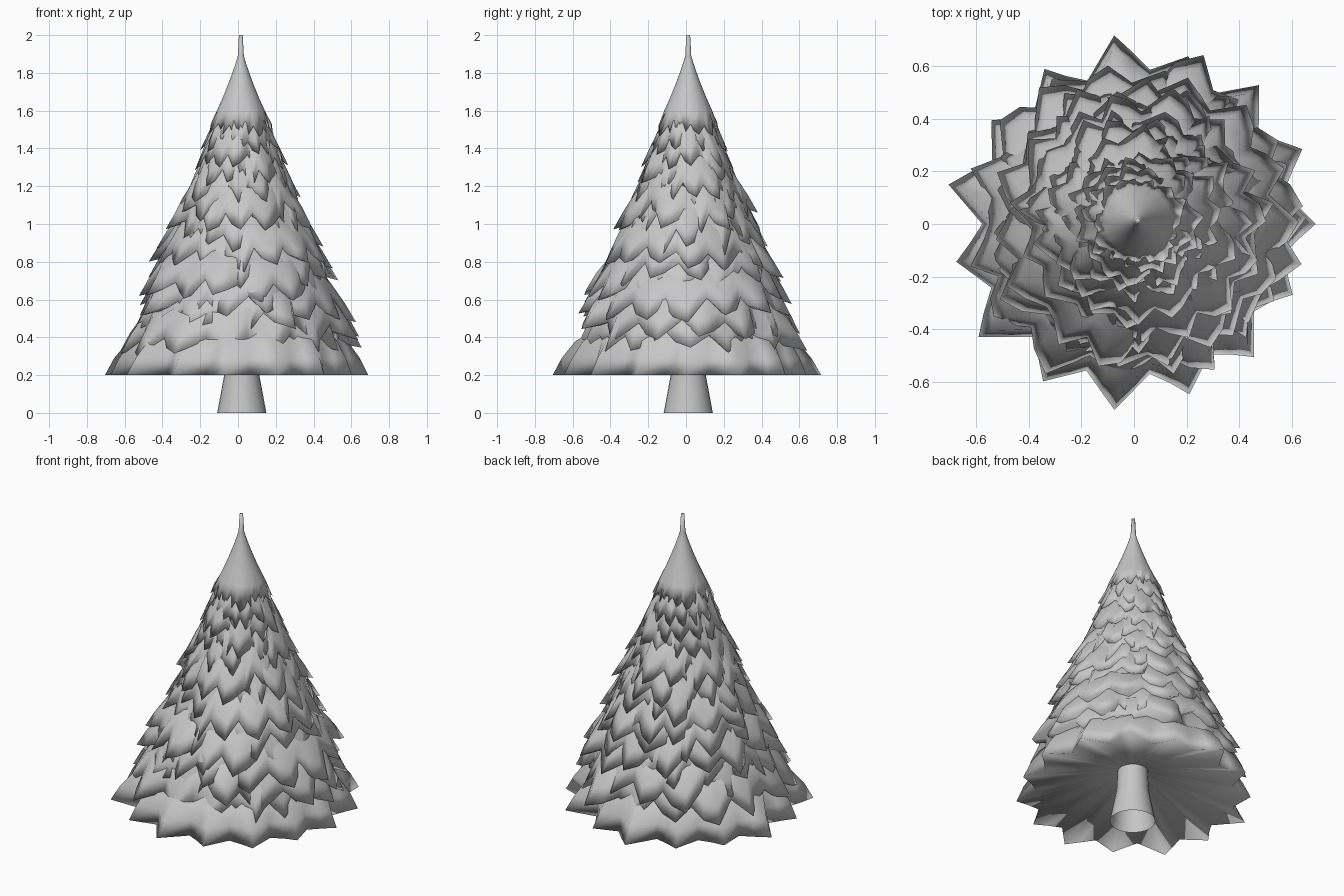
import bpy, bmesh, math, random

if "Cube" in bpy.data.objects:
    bpy.data.objects.remove(bpy.data.objects["Cube"])

random.seed(11)
TEETH = 15                    # branch tips around each tier

grey = bpy.data.materials.new("mid grey")
grey.diffuse_color = (0.57, 0.57, 0.57, 1)
grey.use_nodes = True
grey.node_tree.nodes["Principled BSDF"].inputs["Base Color"].default_value = grey.diffuse_color

# Outline of the foliage: (height, tip radius)
OUTLINE = [(0.2, .70), (0.3, .67), (0.5, .60), (0.72, .51), (1.0, .385),
           (1.2, .298), (1.4, .215), (1.5, .172), (1.6, .127), (1.7, .082),
           (1.8, .045), (1.85, .028), (1.89, .016), (2.0, .01)]
# Reach of each tip of the lowest skirt
LOW_TIPS = (.69, .70, .71, .67, .72, .68, .67, .72, .69, .73, .69, .71, .68, .68, .66)


def radius(z):
    for (z0, r0), (z1, r1) in zip(OUTLINE, OUTLINE[1:]):
        if z <= z1:
            return r0 + (r1 - r0) * max(0, z - z0) / (z1 - z0)
    return OUTLINE[-1][1]


def point(r, a, z, cx=.015, cy=.012):
    return (cx + r * math.cos(a), cy + r * math.sin(a), z)


def circle(r, z, angles):
    return [point(r, a, z) for a in angles]


def lathe(name, rings, cap=False):
    """Skin a list of rings of points into one smooth object."""
    bm = bmesh.new()
    rows = [[bm.verts.new(p) for p in ring] for ring in rings]
    n = len(rows[0])
    for a, b in zip(rows, rows[1:]):
        for i in range(n):
            j = (i + 1) % n
            bm.faces.new((a[i], a[j], b[j], b[i]))
    if cap:
        bm.faces.new(rows[-1])
    for f in bm.faces:
        f.smooth = True
    mesh = bpy.data.meshes.new(name)
    bm.to_mesh(mesh)
    bm.free()
    mesh.materials.append(grey)
    ob = bpy.data.objects.new(name, mesh)
    bpy.context.collection.objects.link(ob)
    return ob


def tier(name, z, lower=False, top=False):
    """One skirt of branches: underside, jagged rim, folded outer slope."""
    n = TEETH * 3
    R = radius(z)
    size = min(1, R / 0.4)
    start = 0 if lower else random.uniform(-.12, .12)
    angles, reach, drop = [], [], []
    for t in range(TEETH):
        if lower:
            tip, low, turn = LOW_TIPS[t] / R, 0, 0
            shape = ((-.5, .83, 0), (-.22, .91, 0), (0, 1, 0))
        else:
            tip = random.uniform(.90, 1.04)
            low = random.uniform(-.035, .025) * size
            turn = random.uniform(-.05, .05)
            # valley, shoulder, tip of each branch
            shape = ((-.5, .86, .07), (-.25, random.uniform(.86, .96), .01),
                     (.08, 1, -.02))
            if random.random() < .4:      # some branches lean the other way
                shape = ((-.5, .86, .07), (-.15, 1, -.02),
                         (.2, random.uniform(.86, .96), .01))
        for k, (off, f, lift) in enumerate(shape):
            angles.append(start + (t + off) * math.tau / TEETH + turn)
            if top:
                f = 1 - (1 - f) * .6
            reach.append(R * f * (tip if k else (1 + tip) / 2))
            drop.append(low + lift * (.3 + .7 * size))
    mean = [start + (i / 3 - .5) * math.tau / TEETH for i in range(n)]
    cx, cy = (0, 0) if lower else (.015, .012)
    rings = []
    # underside rising towards the trunk
    rings.append(circle(min(.085, R * .4), z + (.13 if lower else .1), mean))
    # rim
    rings.append([point(r, a, z + d, cx, cy)
                  for r, a, d in zip(reach, angles, drop)])
    if top:
        # slope up into the slender leader
        for h in (1.6, 1.67, 1.74, 1.8, 1.85, 1.89, 2.0):
            rings.append(circle(radius(h), h, mean))
        return lathe(name, rings, cap=True)
    # folds fade out towards the top of the skirt
    for h, fold, shrink in ((.09, .85, .97), (.18, .45, .91)):
        base = radius(z + h) * shrink
        ring = []
        for i in range(n):
            f = 1 + (reach[i] / R - 1) * fold
            a = angles[i] * .8 + mean[i] * .2
            ring.append(point(base * f, a, z + h + drop[i] * fold, cx, cy))
        rings.append(ring)
    rings.append(circle(radius(z + .27) * .72, z + .27, mean))
    return lathe(name, rings)


# Trunk, an open tube tapering up into the foliage
ring_angles = [i * math.tau / 24 for i in range(24)]
lathe("trunk", [[point(r, a, z, .02, .012) for a in ring_angles]
                for r, z in ((.13, 0), (.093, .2), (.08, .45))])

# Branch tiers from the ground up
heights = [.2, .345, .44, .53, .62, .715, .80, .89, .975, 1.06, 1.145, 1.23,
           1.315, 1.4]
for i, h in enumerate(heights):
    tier(f"branch_tier_{i + 1}", h, lower=(i == 0))

# Closed top with the pointed leader
tier("tree_top", 1.49, top=True)
